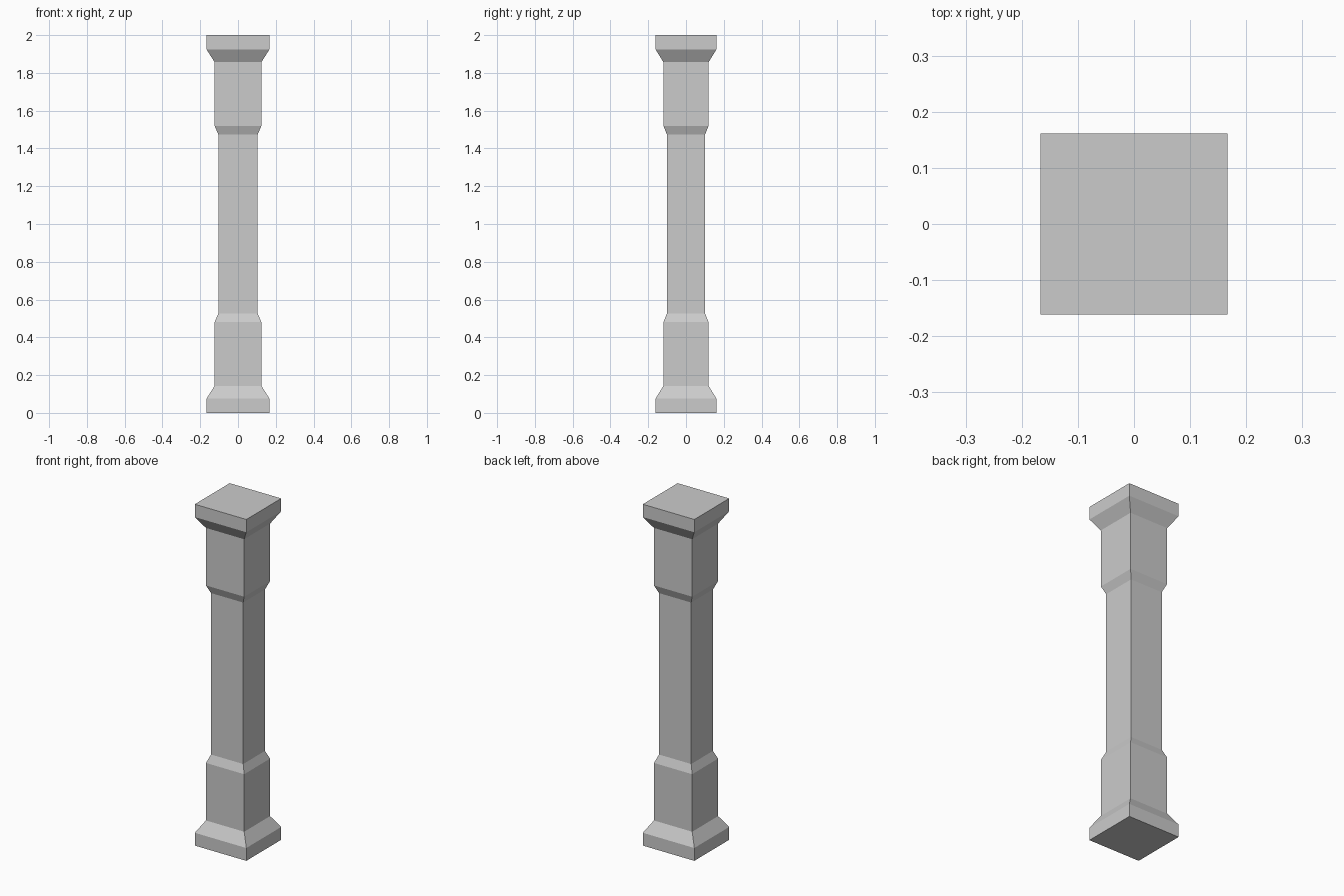
import bpy
import bmesh

cube = bpy.data.objects.get("Cube")
if cube:
    bpy.data.objects.remove(cube, do_unlink=True)

# Stone colour
stone = bpy.data.materials.new("grey_stone")
stone.use_nodes = True
colour = (0.6, 0.6, 0.6, 1.0)
stone.diffuse_color = colour
stone.node_tree.nodes["Principled BSDF"].inputs["Base Color"].default_value = colour

HEIGHT = 2.0
DEPTH_RATIO = 0.967  # the pillar is slightly shallower than wide

# Lower half profile: (half width, height) for plinth, flare, block, taper, shaft
lower = [(0.167, 0.0), (0.167, 0.075), (0.124, 0.143),
         (0.124, 0.48), (0.104, 0.527)]
# The capital repeats the base upside down
profile = lower + [(w, HEIGHT - z) for w, z in reversed(lower)]


def square_ring(bm, half, z):
    corners = [(-1, -1), (1, -1), (1, 1), (-1, 1)]
    return [bm.verts.new((sx * half, sy * half * DEPTH_RATIO, z)) for sx, sy in corners]


# Pillar: square rings joined by flat sides and closed at both ends
bm = bmesh.new()
rings = [square_ring(bm, w, z) for w, z in profile]
for low, high in zip(rings, rings[1:]):
    for i in range(4):
        j = (i + 1) % 4
        bm.faces.new((low[i], low[j], high[j], high[i]))
bm.faces.new(reversed(rings[0]))
bm.faces.new(rings[-1])

mesh = bpy.data.meshes.new("square_pillar")
bm.to_mesh(mesh)
bm.free()
mesh.materials.append(stone)
pillar = bpy.data.objects.new("square_pillar", mesh)
bpy.context.collection.objects.link(pillar)
